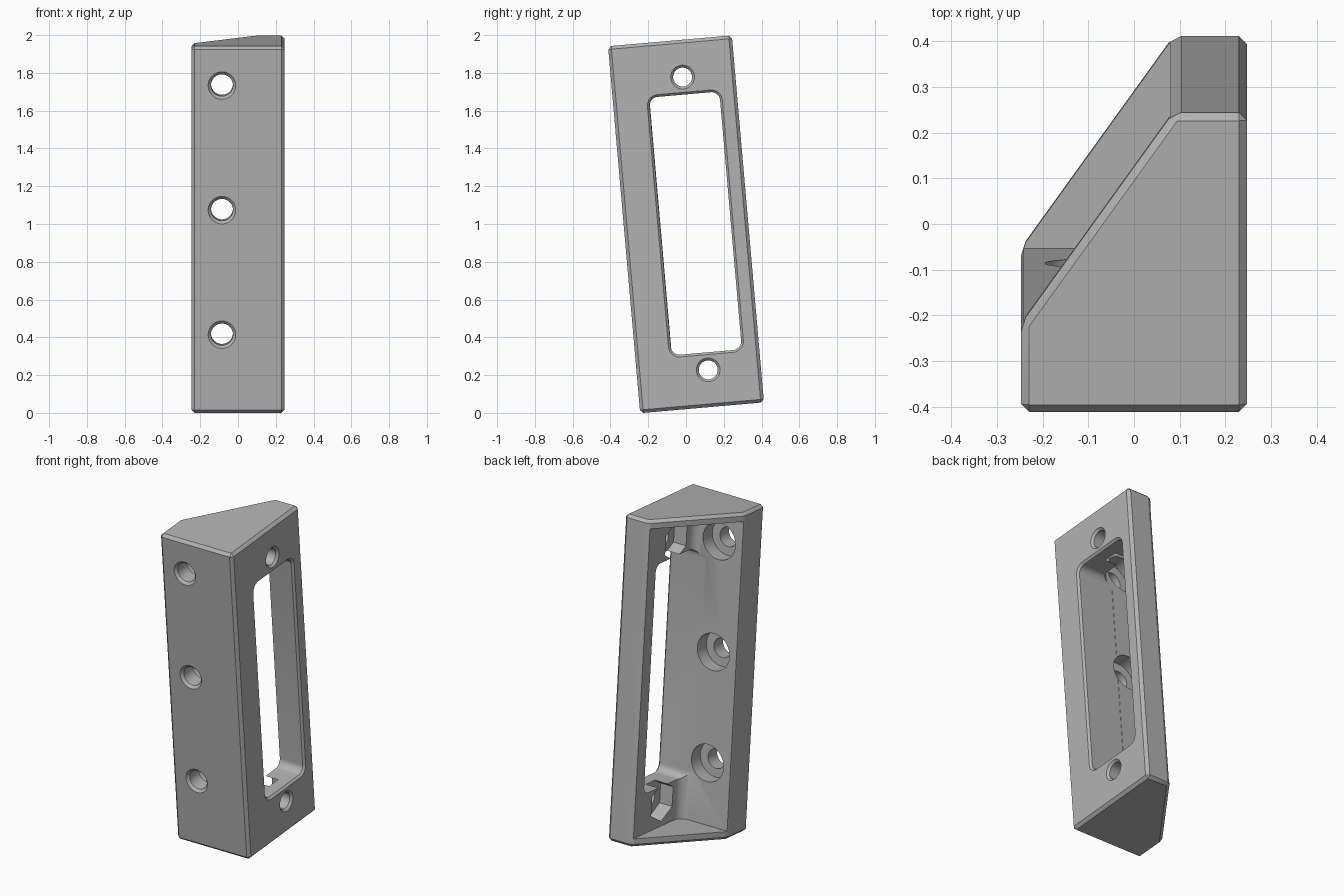
import bpy, bmesh, math
from mathutils import Matrix

if "Cube" in bpy.data.objects:
    bpy.data.objects.remove(bpy.data.objects["Cube"], do_unlink=True)

TILT = math.radians(5)
HALF_LEN, HALF_DEPTH, HALF_W = 0.975, 0.329, 0.247
WALL_Y, PANEL_X, END_Z = -0.135, 0.08, 0.925   # inner faces of the cavity
WIN_Y = 0.05                                    # centre line of window and screws

grey = bpy.data.materials.new("plain_grey")
grey.use_nodes = True
grey.diffuse_color = (0.45, 0.45, 0.45, 1)
grey.node_tree.nodes["Principled BSDF"].inputs["Base Color"].default_value = (0.45, 0.45, 0.45, 1)


def loft(name, rings, chamfer=0):
    """Closed solid through a list of matching point rings."""
    bm = bmesh.new()
    loops = [[bm.verts.new(p) for p in ring] for ring in rings]
    n = len(loops[0])
    for a, b in zip(loops, loops[1:]):
        for i in range(n):
            j = (i + 1) % n
            bm.faces.new((a[i], a[j], b[j], b[i]))
    bm.faces.new(loops[0])
    bm.faces.new(loops[-1])
    if chamfer:
        bmesh.ops.bevel(bm, geom=bm.edges[:], offset=chamfer, segments=1,
                        affect='EDGES', profile=0.5)
    bmesh.ops.recalc_face_normals(bm, faces=bm.faces[:])
    mesh = bpy.data.meshes.new(name)
    bm.to_mesh(mesh)
    bm.free()
    mesh.materials.append(grey)
    obj = bpy.data.objects.new(name, mesh)
    bpy.context.collection.objects.link(obj)
    return obj


def arc(cx, cy, r, start, end, n):
    return [(cx + r * math.cos(math.radians(start + (end - start) * i / n)),
             cy + r * math.sin(math.radians(start + (end - start) * i / n)))
            for i in range(n + 1)]


def round_hole(name, axis, u, z, steps, sides=48):
    """Turned cutter along x or y from (position, radius) steps."""
    rings = []
    for pos, r in steps:
        ring = arc(u, z, r, 90, 450, sides)[:-1]
        rings.append([(pos, a, b) if axis == 'x' else (a, pos, b) for a, b in ring])
    return loft(name, rings)


def window_ring(x, grow):
    hy, hz, r = 0.187 + grow, 0.685 + grow, 0.045 + grow
    pts = []
    for k, (sy, sz) in enumerate(((1, 1), (-1, 1), (-1, -1), (1, -1))):
        pts += arc(WIN_Y + sy * (hy - r), sz * (hz - r), r, 90 * k, 90 * k + 90, 8)
    return [(x, y, z) for y, z in pts]


# Wedge body with chamfered edges
profile = [(-HALF_W, -HALF_DEPTH), (HALF_W, -HALF_DEPTH), (HALF_W, HALF_DEPTH),
           (0.086, HALF_DEPTH), (-HALF_W, WALL_Y)]
body = loft("wedge_bracket", [[(x, y, z) for x, y in profile]
                              for z in (-HALF_LEN, HALF_LEN)], chamfer=0.017)

# Open cavity behind the sloped side, with a filleted inner corner
R = 0.06
section = [(-0.4, WALL_Y)] + arc(PANEL_X - R, WALL_Y + R, R, -90, 0, 8) + [(PANEL_X, 0.45), (-0.4, 0.45)]
cutters = [loft("cavity_cutter", [[(x, y, z) for x, y in section] for z in (-END_Z, END_Z)])]

# Rounded window through the side panel, chamfered outside
cutters.append(loft("window_cutter", [window_ring(HALF_W + 0.02, 0.032),
                                      window_ring(HALF_W - 0.012, 0), window_ring(0, 0)]))

# Screw holes with hexagonal nut pockets above and below the window
for z in (-0.778, 0.778):
    cutters.append(round_hole("screw_cutter", 'x', WIN_Y, z,
                              [(HALF_W + 0.02, 0.083), (HALF_W - 0.013, 0.05), (0.05, 0.05)]))
    cutters.append(round_hole("nut_cutter", 'x', WIN_Y, z, [(0.04, 0.118), (0.165, 0.118)], 6))

# Counterbored mounting holes through the front wall
for k in (-1, 0, 1):
    cutters.append(round_hole("mount_cutter", 'y', -0.085, 0.104 + 0.662 * k,
                              [(-HALF_DEPTH - 0.02, 0.093), (-HALF_DEPTH + 0.015, 0.058),
                               (-0.225, 0.058), (-0.225, 0.11), (-0.1, 0.11)]))

bpy.context.view_layer.objects.active = body
for cutter in cutters:
    cutter.hide_render = True
    mod = body.modifiers.new("cut", 'BOOLEAN')
    mod.operation, mod.solver, mod.object = 'DIFFERENCE', 'EXACT', cutter
    bpy.ops.object.modifier_apply(modifier=mod.name)
    bpy.data.objects.remove(cutter, do_unlink=True)

# Lean the bracket back and stand it on the ground
body.data.transform(Matrix.Translation((0, 0, 1)) @ Matrix.Rotation(TILT, 4, 'X'))
low = min(v.co.z for v in body.data.vertices)
body.data.transform(Matrix.Translation((0, 0, -low)))
bpy.ops.object.select_all(action='DESELECT')
body.select_set(True)
bpy.ops.object.shade_smooth_by_angle(angle=math.radians(25))
